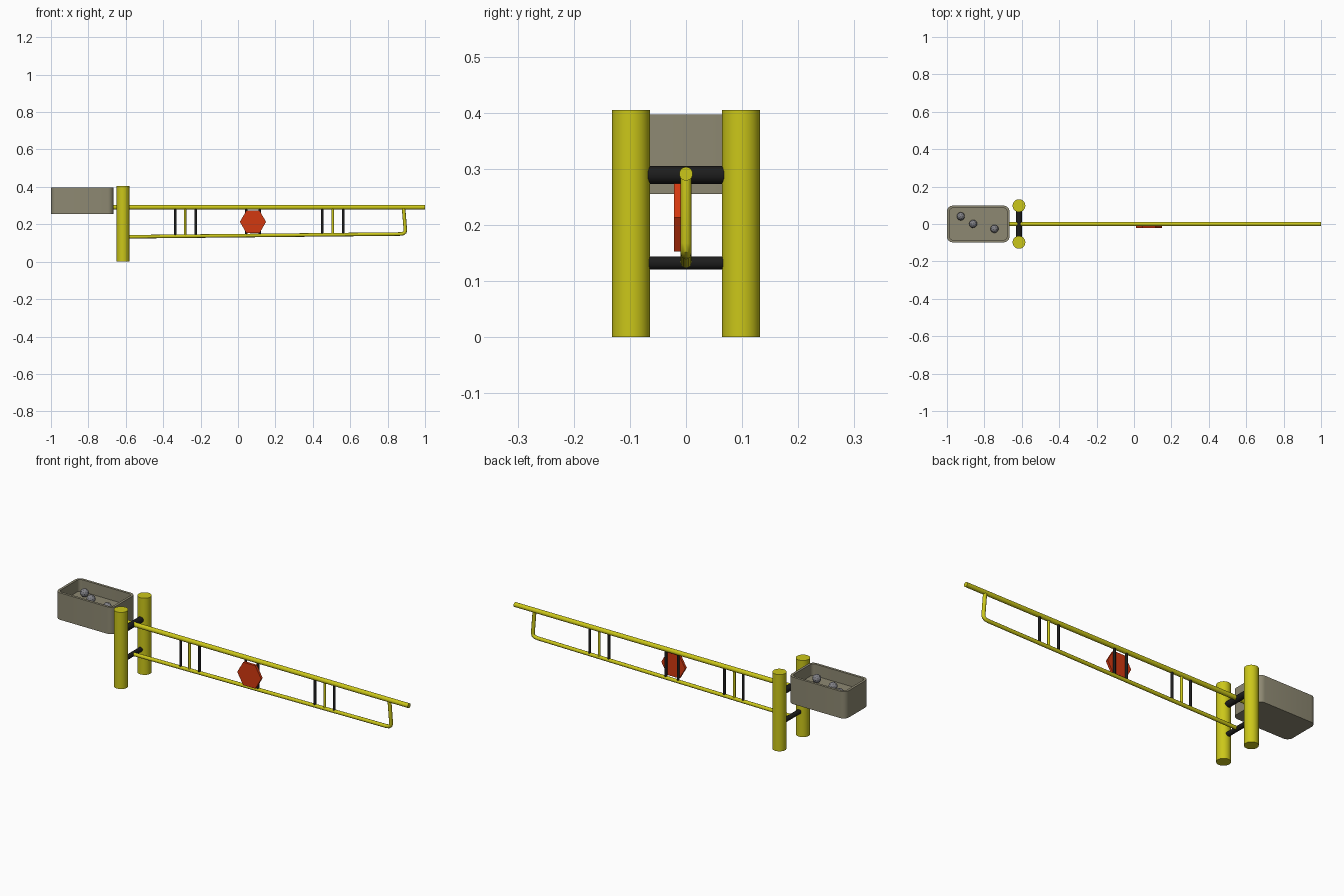
import bpy, bmesh, math
from mathutils import Vector

if "Cube" in bpy.data.objects:
    bpy.data.objects.remove(bpy.data.objects["Cube"])


def material(name, rgb):
    m = bpy.data.materials.new(name)
    m.diffuse_color = (*rgb, 1)
    m.use_nodes = True
    m.node_tree.nodes["Principled BSDF"].inputs["Base Color"].default_value = m.diffuse_color
    return m


YELLOW = material("yellow_paint", (0.60, 0.57, 0.01))
BLACK = material("black_paint", (0.012, 0.012, 0.012))
RED = material("red_paint", (0.65, 0.04, 0.005))
STONE = material("box_grey", (0.27, 0.25, 0.17))
ROCK = material("weight_grey", (0.22, 0.22, 0.24))


def smooth(ob, angle=35):
    bpy.ops.object.select_all(action='DESELECT')
    ob.select_set(True)
    bpy.context.view_layer.objects.active = ob
    bpy.ops.object.shade_smooth_by_angle(angle=math.radians(angle))


def rod(name, a, b, r, mat, sides=24):
    a, b = Vector(a), Vector(b)
    bpy.ops.mesh.primitive_cylinder_add(vertices=sides, radius=r, depth=(b - a).length,
                                        location=(a + b) / 2)
    ob = bpy.context.object
    ob.name = name
    ob.rotation_euler = (b - a).to_track_quat('Z', 'Y').to_euler()
    ob.data.materials.append(mat)
    smooth(ob)
    return ob


def mesh_object(name, bm, mat):
    bmesh.ops.recalc_face_normals(bm, faces=bm.faces)
    me = bpy.data.meshes.new(name)
    bm.to_mesh(me)
    bm.free()
    ob = bpy.data.objects.new(name, me)
    bpy.context.collection.objects.link(ob)
    me.materials.append(mat)
    return ob


# Posts and the two pivot bars between them
PX = -0.615
for side, y in (("front", -0.098), ("back", 0.098)):
    rod(side + "_post", (PX, y, 0), (PX, y, 0.405), 0.034, YELLOW, 32)
rod("upper_pivot", (PX, -0.08, 0.289), (PX, 0.08, 0.289), 0.016, BLACK)
rod("lower_pivot", (PX, -0.08, 0.132), (PX, 0.08, 0.132), 0.012, BLACK)

# Main boom
rod("boom_rail", (-0.68, 0, 0.291), (1.0, 0, 0.291), 0.012, YELLOW)

# Lower rail, bent up at its tip to meet the boom
cu = bpy.data.curves.new("lower_rail", 'CURVE')
cu.dimensions = '3D'
cu.bevel_depth = 0.0095
cu.bevel_resolution = 4
cu.use_fill_caps = True
pts = [(PX, 0.133), (0.865, 0.148), (0.882, 0.150), (0.892, 0.157), (0.895, 0.168), (0.885, 0.289)]
sp = cu.splines.new('POLY')
sp.points.add(len(pts) - 1)
for p, (x, z) in zip(sp.points, pts):
    p.co = (x, 0, z, 1)
tmp = bpy.data.objects.new("lower_rail_path", cu)
bpy.context.collection.objects.link(tmp)
me = bpy.data.meshes.new_from_object(tmp.evaluated_get(bpy.context.evaluated_depsgraph_get()))
bpy.data.objects.remove(tmp)
rail = bpy.data.objects.new("lower_rail", me)
bpy.context.collection.objects.link(rail)
me.materials.clear()
me.materials.append(YELLOW)
smooth(rail)

# Uprights between the rails
uprights = [(-0.335, BLACK), (-0.283, YELLOW), (-0.225, BLACK), (0.045, BLACK), (0.117, BLACK),
            (0.45, BLACK), (0.507, YELLOW), (0.563, BLACK)]
for i, (x, mat) in enumerate(uprights):
    z0 = 0.133 + 0.015 * (x - PX) / 1.5
    rod(f"upright_{i + 1}", (x, 0, z0), (x, 0, 0.288), 0.0068, mat, 16)

# Hexagonal sign plate with points to left and right
bm = bmesh.new()
rings = [[bm.verts.new((0.08 + 0.07 * math.cos(k * math.pi / 3), y,
                        0.213 + 0.07 * math.sin(k * math.pi / 3))) for k in range(6)]
         for y in (-0.021, -0.008)]
bm.faces.new(rings[0])
bm.faces.new(rings[1])
for k in range(6):
    j = (k + 1) % 6
    bm.faces.new((rings[0][k], rings[0][j], rings[1][j], rings[1][k]))
mesh_object("sign_plate", bm, RED)

# Counterweight box: open tray with rounded corners
BX, HX, HY = -0.833, 0.167, 0.098


def ring(bm, inset, r, z, steps=6):
    out = []
    for q, (sx, sy) in enumerate(((1, 1), (-1, 1), (-1, -1), (1, -1))):
        for s in range(steps + 1):
            a = (q + s / steps) * math.pi / 2
            out.append(bm.verts.new((BX + sx * (HX - inset - r) + r * math.cos(a),
                                     sy * (HY - inset - r) + r * math.sin(a), z)))
    return out


bm = bmesh.new()
loops = [ring(bm, 0, 0.03, 0.255), ring(bm, 0, 0.03, 0.397),
         ring(bm, 0.013, 0.018, 0.397), ring(bm, 0.013, 0.018, 0.335)]
for lo, hi in zip(loops, loops[1:]):
    for k in range(len(lo)):
        j = (k + 1) % len(lo)
        bm.faces.new((lo[k], lo[j], hi[j], hi[k]))
bm.faces.new(loops[0])
bm.faces.new(loops[-1])
smooth(mesh_object("counterweight_box", bm, STONE))

# Loose weights lying in the box
for i, (x, y) in enumerate(((-0.926, 0.041), (-0.86, 0.001), (-0.746, -0.026))):
    bpy.ops.mesh.primitive_ico_sphere_add(subdivisions=2, radius=0.022, location=(x, y, 0.357),
                                          rotation=(0.4 * i, 0.7 * i, 1.1 * i))
    ob = bpy.context.object
    ob.name = f"loose_weight_{i + 1}"
    ob.data.materials.append(ROCK)
